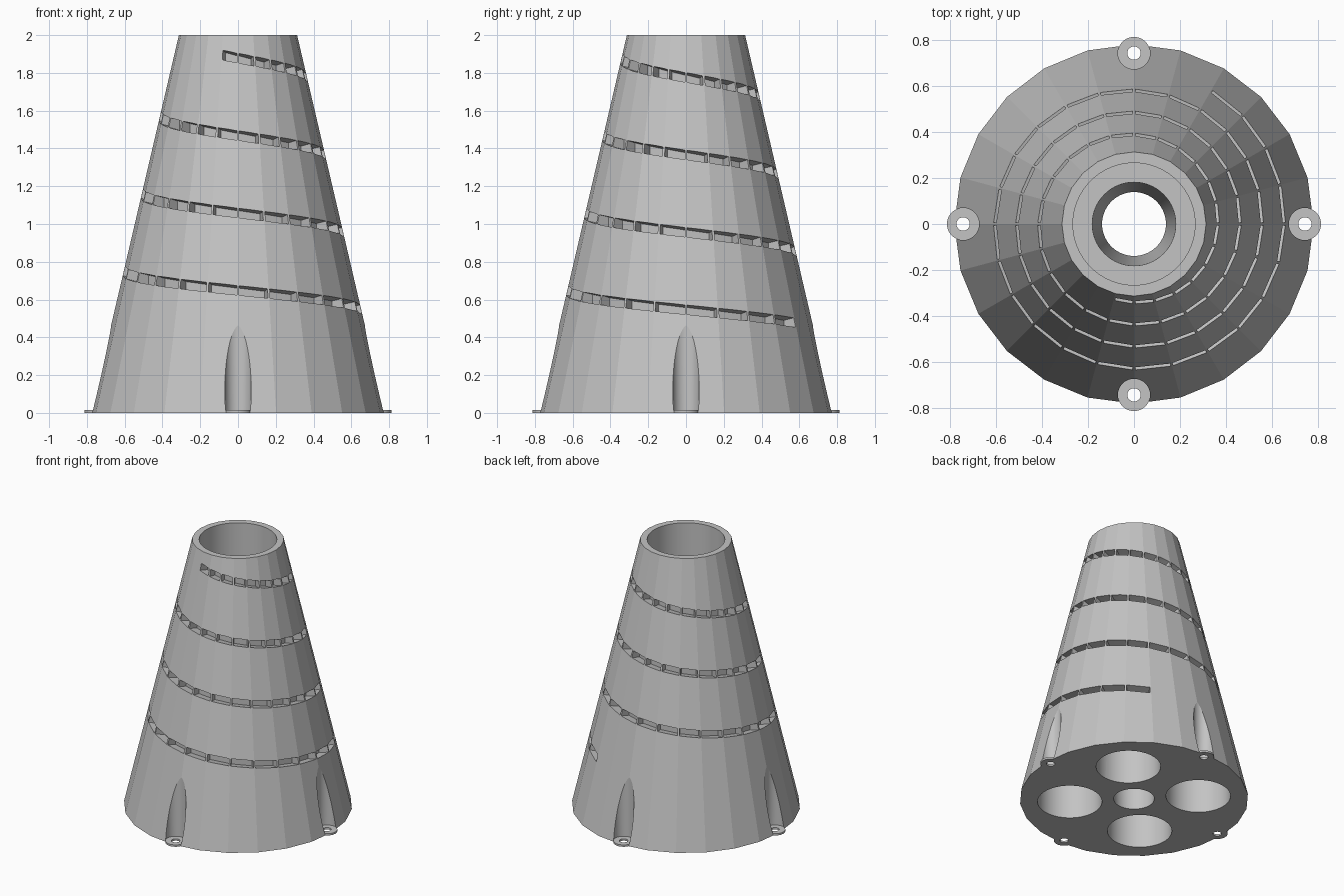
import bpy, bmesh
from math import cos, sin, radians, pi

cube = bpy.data.objects.get("Cube")
if cube:
    bpy.data.objects.remove(cube, do_unlink=True)

SIDES = 24
BASE_R, TOP_R, HEIGHT = 0.78, 0.313, 2.0
LUG_RADIUS, LUG_OFFSET, LUG_HEIGHT = 0.07, 0.742, 0.014

grey = bpy.data.materials.new("plain grey")
grey.use_nodes = True
colour = (0.55, 0.55, 0.55, 1)
grey.diffuse_color = colour
grey.node_tree.nodes["Principled BSDF"].inputs["Base Color"].default_value = colour


def cone(name, r1, r2, z1, z2, x=0, y=0, sides=64):
    bpy.ops.mesh.primitive_cone_add(vertices=sides, radius1=r1, radius2=r2,
                                    depth=z2 - z1, location=(x, y, (z1 + z2) / 2))
    obj = bpy.context.object
    obj.name = name
    obj.data.materials.append(grey)
    return obj


def cut(target, cutter):
    cutter.hide_render = True
    mod = target.modifiers.new("cut", 'BOOLEAN')
    mod.operation, mod.solver, mod.object = 'DIFFERENCE', 'EXACT', cutter
    bpy.ops.object.select_all(action='DESELECT')
    bpy.context.view_layer.objects.active = target
    target.select_set(True)
    bpy.ops.object.modifier_apply(modifier=mod.name)
    bpy.data.objects.remove(cutter, do_unlink=True)


def finish(obj):
    bpy.ops.object.select_all(action='DESELECT')
    bpy.context.view_layer.objects.active = obj
    obj.select_set(True)
    bpy.ops.object.shade_smooth_by_angle(angle=radians(12))


def wall_radius(z):
    return (BASE_R + (TOP_R - BASE_R) * z / HEIGHT) * cos(pi / SIDES)


def spiral_slot_cutter():
    # one tapered block per facet, climbing clockwise around the cone
    step, pitch, start = 360 / SIDES, 0.41, 60
    depth, height, gap, tilt = 0.06, 0.052, 0.012, 0.22
    bm = bmesh.new()
    for i in range(83):
        first = start - i * step
        middle_z = 0.477 + (i + 0.5) * pitch / SIDES
        r = wall_radius(middle_z)
        trim = gap / (2 * r)
        corners = []
        for side in (0, 1):
            angle = radians(first - side * step) + (trim if side else -trim)
            z = middle_z + (side - 0.5) * pitch / SIDES
            for reach in (-depth, 0.05):
                for edge in (-0.5, 0.5):
                    corners.append(bm.verts.new((
                        (r + reach) * cos(angle), (r + reach) * sin(angle),
                        z + edge * height + reach * tilt)))
        bmesh.ops.convex_hull(bm, input=corners)
    bmesh.ops.recalc_face_normals(bm, faces=bm.faces)
    mesh = bpy.data.meshes.new("spiral_slot_cutter")
    bm.to_mesh(mesh)
    bm.free()
    mesh.materials.append(grey)
    obj = bpy.data.objects.new("spiral_slot_cutter", mesh)
    bpy.context.collection.objects.link(obj)
    return obj


# Tapered body with spiral slots, top pocket and centre bore
body = cone("cone_body", BASE_R, TOP_R, 0, HEIGHT, sides=SIDES)
cut(body, spiral_slot_cutter())
cut(body, cone("pocket_cutter", 0.265, 0.265, 1.4, HEIGHT + 0.1))
cut(body, cone("bore_cutter", 0.138, 0.182, -0.02, 1.42))

# Four blind sockets in the base
for k in range(4):
    a = radians(45 + 90 * k)
    cut(body, cone("socket_cutter", 0.22, 0.22, -0.1, 0.36,
                   0.44 * cos(a), 0.44 * sin(a)))

# Screw lugs and the clearance channels above them
for k, name in enumerate(("left", "back", "right", "front")):
    a = radians(90 * k)
    x, y = LUG_OFFSET * cos(a), LUG_OFFSET * sin(a)
    cut(body, cone("channel_cutter", LUG_RADIUS, LUG_RADIUS, -0.1, 0.7, x, y, 48))
    lug = cone(name + "_screw_lug", LUG_RADIUS, LUG_RADIUS, 0, LUG_HEIGHT, x, y, 48)
    cut(lug, cone("screw_hole_cutter", 0.029, 0.029, -0.1, 0.1, x, y, 32))
    finish(lug)

finish(body)
